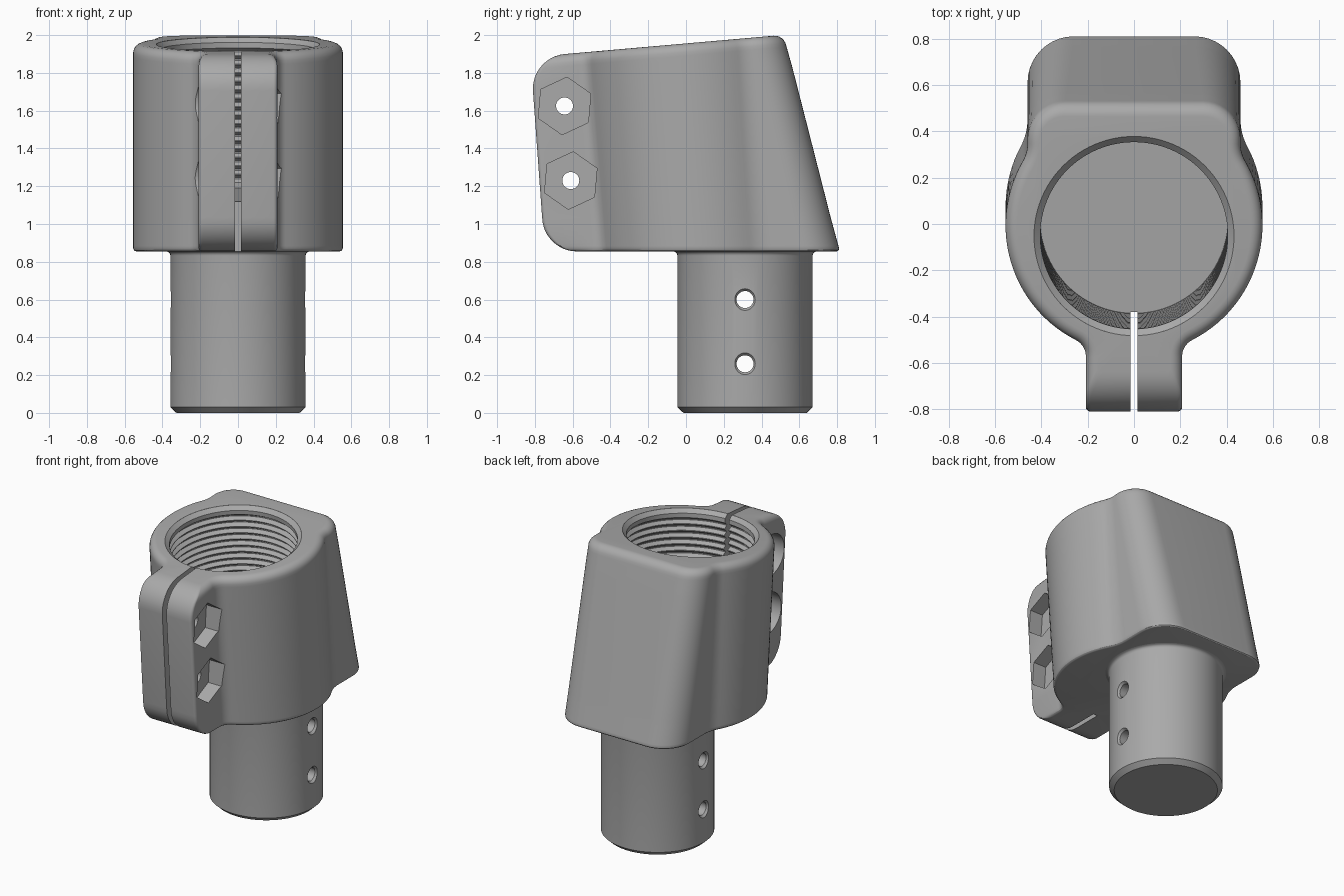
import bpy, bmesh, math
from mathutils import Matrix, Vector

cube = bpy.data.objects.get("Cube")
if cube:
    bpy.data.objects.remove(cube, do_unlink=True)

grey = bpy.data.materials.new("machined grey")
grey.use_nodes = True
COLOUR = (0.4, 0.4, 0.4, 1)
grey.diffuse_color = COLOUR
grey.node_tree.nodes["Principled BSDF"].inputs["Base Color"].default_value = COLOUR

TILT = math.radians(5)
BASE, TOP = 0.855, 1.956
BOLTS = [(-0.643, 1.625), (-0.61, 1.23)]
POST_Y = 0.3125


def loft(name, rings):
    """Skin a stack of equal rings and cap both ends."""
    bm = bmesh.new()
    loops = [[bm.verts.new(p) for p in ring] for ring in rings]
    n = len(loops[0])
    for a, b in zip(loops, loops[1:]):
        for i in range(n):
            j = (i + 1) % n
            bm.faces.new((a[i], a[j], b[j], b[i]))
    bm.faces.new(loops[0][::-1])
    bm.faces.new(loops[-1])
    bmesh.ops.recalc_face_normals(bm, faces=bm.faces[:])
    mesh = bpy.data.meshes.new(name)
    bm.to_mesh(mesh)
    bm.free()
    mesh.materials.append(grey)
    obj = bpy.data.objects.new(name, mesh)
    bpy.context.collection.objects.link(obj)
    return obj


def turned(name, profile, matrix, sides=64, phase=0):
    """Revolve (radius, height) pairs about the local z axis."""
    rings = []
    for r, h in profile:
        angles = [phase + math.tau * i / sides for i in range(sides)]
        rings.append([matrix @ Vector((r * math.cos(a), r * math.sin(a), h)) for a in angles])
    return loft(name, rings)


def along_x(y, z):
    return Matrix.Translation((0, y, z)) @ Matrix.Rotation(math.pi / 2, 4, "Y")


def cut(obj, cutter):
    mod = obj.modifiers.new("cut", "BOOLEAN")
    mod.operation, mod.solver, mod.object = "DIFFERENCE", "EXACT", cutter
    cutter.hide_render = True
    bpy.ops.object.select_all(action="DESELECT")
    bpy.context.view_layer.objects.active = obj
    obj.select_set(True)
    bpy.ops.object.modifier_apply(modifier=mod.name)
    bpy.data.objects.remove(cutter, do_unlink=True)


def arc(x, y, r, start, end, steps):
    span = [start + (end - start) * i / steps for i in range(steps + 1)]
    return [(x + r * math.cos(a), y + r * math.sin(a)) for a in span]


def outline(s, inset, recess):
    """Clamp section at height fraction s: ears, round barrel, squared back."""
    mix = lambda a, b: a + (b - a) * s
    c, R = mix(0.075, -0.01), 0.555 - inset
    front = mix(-0.75, -0.822) + max(recess, inset)
    back = mix(0.815, 0.515) - inset
    ear, side, tip = 0.208 - inset, 0.46 - inset, 0.02
    f1, f2 = 0.08 + inset, mix(0.25, 0.15) + inset
    corner = mix(0.2, 0.16) - inset
    h1 = math.sqrt((R + f1) ** 2 - (ear + f1) ** 2)
    h2 = math.sqrt((R + f2) ** 2 - (side + f2) ** 2)
    a1, a2 = math.atan2(-h1, ear + f1), math.atan2(h2, side + f2)
    pi = math.pi
    half = arc(ear - tip, front + tip, tip, -pi / 2, 0, 4)
    half += arc(ear + f1, c - h1, f1, pi, a1 + pi, 8)
    half += arc(0, c, R, a1, a2, 28)[1:]
    half += arc(side + f2, c + h2, f2, a2 + pi, pi, 8)[1:]
    half += arc(side - corner, back - corner, corner, 0, pi / 2, 10)
    return half + [(-x, y) for x, y in reversed(half)]


def rounding(k, r):
    return r - math.sqrt(r * r - (r - k) ** 2) if k < r else 0


# Clamp body with rounded rims and rounded ear corners
levels = [0.18 * (i / 10) ** 2 for i in range(11)]
rings = []
for k in levels:
    section = outline(k / 1.1, rounding(k, 0.018), rounding(k, 0.17))
    rings.append([(x, y, BASE + k) for x, y in section])
for k in reversed(levels):
    section = outline(1 - k / 1.1, rounding(k, 0.05), rounding(k, 0.18))
    rings.append([(x, y, TOP + math.tan(TILT) * y - k) for x, y in section])
body = loft("clamp_body", rings)

# Threaded tilted bore
PITCH, MINOR, MAJOR, DEPTH = 0.045, 0.405, 0.428, 0.8
profile = [(MINOR, -DEPTH)]
for i in range(16):
    z = -DEPTH + 0.03 + i * PITCH
    profile += [(MINOR, z), (MAJOR, z + PITCH * 0.4), (MAJOR, z + PITCH * 0.55), (MINOR, z + PITCH * 0.9)]
profile += [(MINOR, -0.025), (0.432, 0), (0.432, 0.2)]
bore_frame = Matrix.Translation((0, -0.052, TOP - 0.005)) @ Matrix.Rotation(TILT, 4, "X")
cut(body, turned("bore_cutter", profile, bore_frame, 96))

# Clamping slot
slot = [[(x, y, z) for x, y in ((-0.016, -1), (0.016, -1), (0.016, -0.38), (-0.016, -0.38))]
        for z in (0.7, 2.2)]
cut(body, loft("slot_cutter", slot))

# Bolt holes with nut pockets on the left and round counterbores on the right
for y, z in BOLTS:
    frame = along_x(y, z)
    cut(body, turned("bolt_cutter", [(0.045, -0.5), (0.045, 0.5)], frame, 32))
    cut(body, turned("nut_cutter", [(0.153, 0.11), (0.153, 0.5)], frame, 6, math.pi - TILT))
    cut(body, turned("head_cutter", [(0.14, -0.5), (0.14, -0.11)], frame, 48))

# Post with chamfered foot and a small flare under the clamp
R = 0.358
post_profile = [(R - 0.032, 0), (R, 0.03), (R, 0.832)]
post_profile += [(R + rounding(0.023 - h, 0.023), 0.832 + h) for h in (0.008, 0.015, 0.02, 0.023)]
post_profile.append((R, 0.9))
post = turned("post", post_profile, Matrix.Translation((0, POST_Y, 0)), 96)

# Countersunk cross holes through the post
for z in (0.26, 0.6):
    pin = [(0.075, -0.38), (0.045, -0.342), (0.045, 0.342), (0.075, 0.38)]
    cut(post, turned("pin_cutter", pin, along_x(POST_Y, z), 32))

for obj in (body, post):
    bpy.ops.object.select_all(action="DESELECT")
    bpy.context.view_layer.objects.active = obj
    obj.select_set(True)
    bpy.ops.object.shade_smooth_by_angle(angle=math.radians(28))
